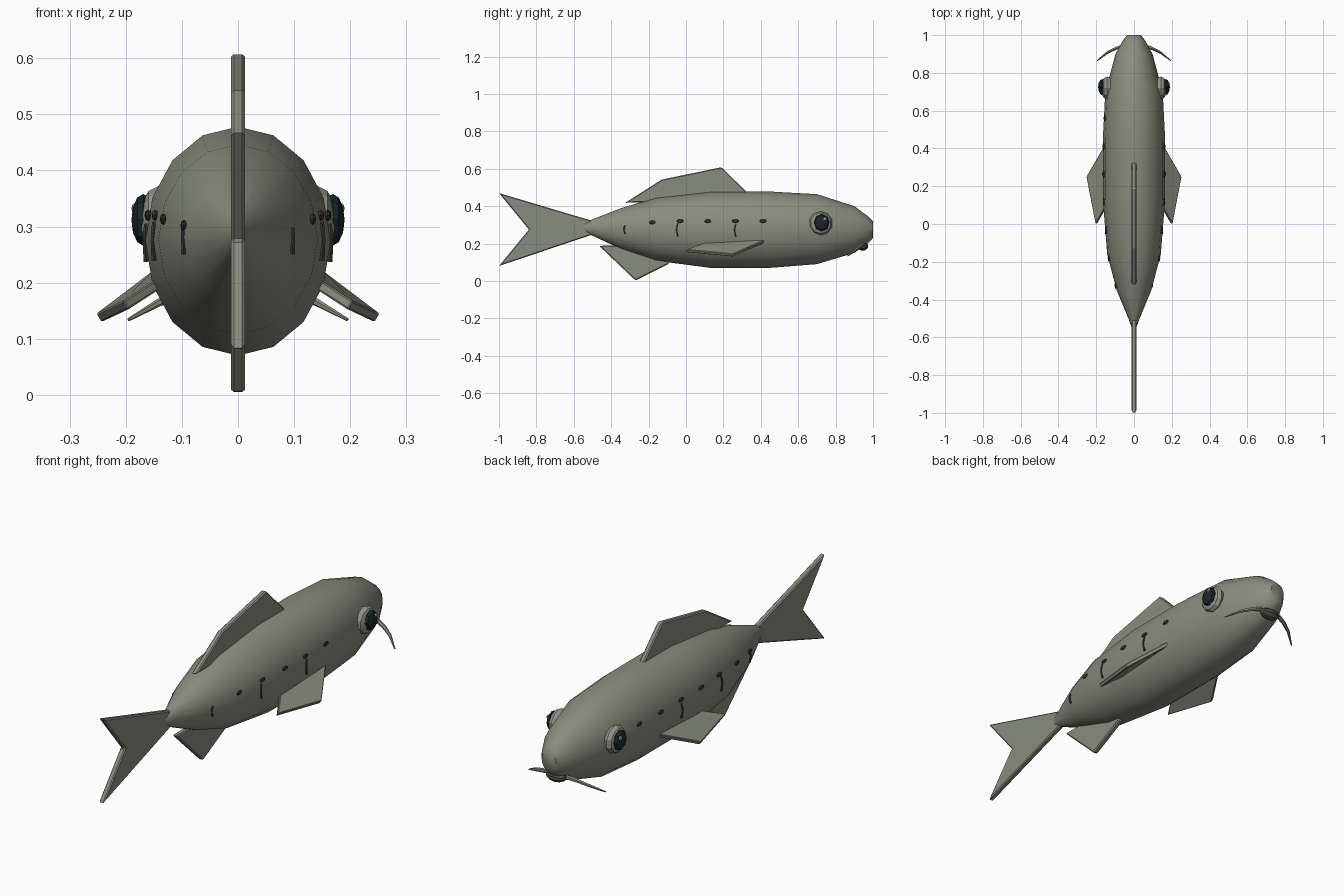
import bpy, bmesh, math
from mathutils import Vector

if "Cube" in bpy.data.objects:
    bpy.data.objects.remove(bpy.data.objects["Cube"])


def material(name, rgb):
    m = bpy.data.materials.new(name)
    m.diffuse_color = (*rgb, 1)
    m.use_nodes = True
    m.node_tree.nodes["Principled BSDF"].inputs["Base Color"].default_value = m.diffuse_color
    return m


SKIN = material("olive grey skin", (0.25, 0.265, 0.205))
FIN = material("fin grey", (0.25, 0.265, 0.205))
EYE = material("pale eye rim", (0.30, 0.31, 0.255))
PUPIL = material("dark pupil", (0.010, 0.021, 0.024))
GLINT = material("eye glint", (0.50, 0.53, 0.48))
MARK = material("dark marking", (0.042, 0.044, 0.034))
MOUTH = material("mouth brown", (0.085, 0.085, 0.062))


def finish(name, bm, mat, smooth=None):
    bmesh.ops.recalc_face_normals(bm, faces=bm.faces)
    me = bpy.data.meshes.new(name)
    bm.to_mesh(me)
    bm.free()
    ob = bpy.data.objects.new(name, me)
    bpy.context.collection.objects.link(ob)
    me.materials.append(mat)
    if smooth:
        bpy.ops.object.select_all(action='DESELECT')
        ob.select_set(True)
        bpy.context.view_layer.objects.active = ob
        bpy.ops.object.shade_smooth_by_angle(angle=math.radians(smooth))
    return ob


def skin_rings(bm, rings):
    """Join equal vertex rings and cap both ends."""
    loops = [[bm.verts.new(p) for p in r] for r in rings]
    n = len(loops[0])
    for a, b in zip(loops, loops[1:]):
        for i in range(n):
            j = (i + 1) % n
            bm.faces.new((a[i], a[j], b[j], b[i]))
    bm.faces.new(loops[0])
    bm.faces.new(loops[-1])


def tube(name, pts, radii, mat, sides=6):
    """Tapered round strand along a path."""
    pts = [Vector(p) for p in pts]
    bm, rings = bmesh.new(), []
    for i, (p, r) in enumerate(zip(pts, radii)):
        d = (pts[min(i + 1, len(pts) - 1)] - pts[max(i - 1, 0)]).normalized()
        u = d.cross(Vector((0.3, 1, 0.2))).normalized()
        v = d.cross(u)
        rings.append([p + r * (u * math.cos(a) + v * math.sin(a))
                      for a in (2 * math.pi * k / sides for k in range(sides))])
    skin_rings(bm, rings)
    return finish(name, bm, mat, 40)


def slab(name, outline, thick, mat, bevel=0.005):
    """Flat fin: outline thickened both ways along its normal."""
    pts = [Vector(p) for p in outline]
    nrm = sum((a.cross(b) for a, b in zip(pts, pts[1:] + pts[:1])), Vector()).normalized()
    bm = bmesh.new()
    skin_rings(bm, [[p + nrm * s * thick / 2 for p in pts] for s in (-1, 1)])
    ob = finish(name, bm, mat)
    mod = ob.modifiers.new("rounded rim", 'BEVEL')
    mod.width = bevel
    mod.segments = 1
    return ob


def blob(name, loc, size, mat, seg=10, rings=6, smooth=30):
    """Ellipsoid with its pole along x."""
    bm = bmesh.new()
    bmesh.ops.create_uvsphere(bm, u_segments=seg, v_segments=rings, radius=1)
    for v in bm.verts:
        x, y, z = v.co
        v.co = Vector(loc) + Vector((z * size[0], x * size[1], y * size[2]))
    return finish(name, bm, mat, smooth)


# Body: stations of (y, bottom z, top z, half width)
STATIONS = [(-0.55, 0.262, 0.308, 0.012), (-0.50, 0.242, 0.33, 0.03),
            (-0.35, 0.172, 0.388, 0.092), (-0.16, 0.108, 0.446, 0.142),
            (0.13, 0.07, 0.478, 0.165), (0.45, 0.07, 0.478, 0.165),
            (0.70, 0.09, 0.464, 0.152), (0.90, 0.15, 0.40, 0.098),
            (0.97, 0.198, 0.348, 0.06), (1.0, 0.23, 0.32, 0.037)]
bm = bmesh.new()
skin_rings(bm, [[(w * math.sin(a), y, (lo + hi) / 2 + (hi - lo) / 2 * math.cos(a))
                 for a in (math.pi * k / 8 for k in range(16))]
                for y, lo, hi, w in STATIONS])
finish("body", bm, SKIN, 50)


def surface_x(y, z):
    """Half width of the body at a given length and height."""
    for a, b in zip(STATIONS, STATIONS[1:]):
        if a[0] <= y <= b[0]:
            t = (y - a[0]) / (b[0] - a[0])
            lo, hi, w = (a[i] + t * (b[i] - a[i]) for i in (1, 2, 3))
            return w * math.sqrt(max(0, 1 - ((z - (lo + hi) / 2) / ((hi - lo) / 2)) ** 2))
    return 0


# Upright fins on the centre line, as (y, z) outlines
FINS = {
    "tail_fin": [(-0.48, 0.315), (-1.0, 0.47), (-0.84, 0.275), (-1.0, 0.08), (-0.48, 0.255)],
    "dorsal_fin": [(-0.325, 0.418), (-0.13, 0.542), (0.19, 0.608), (0.33, 0.47), (0.1, 0.43), (-0.16, 0.42)],
    "anal_fin": [(-0.465, 0.188), (-0.27, 0.003), (-0.09, 0.093), (-0.1, 0.14), (-0.3, 0.19)],
}
for name, pts in FINS.items():
    slab(name, [(0, y, z) for y, z in pts], 0.025, FIN)

for s, side in ((1, "right"), (-1, "left")):
    # Pectoral fin sloping down and outward
    slab(f"pectoral_fin_{side}",
         [(s * x, y, z) for x, y, z in ((0.145, 0.43, 0.215), (0.248, 0.25, 0.137),
                                        (0.20, 0.0, 0.16), (0.13, 0.12, 0.205))], 0.018, FIN, 0.003)
    # Eye: rim, pupil and glint
    blob(f"eye_{side}", (s * 0.142, 0.72, 0.308), (0.035, 0.064, 0.064), EYE, 10, 6)
    blob(f"pupil_{side}", (s * 0.169, 0.725, 0.312), (0.021, 0.042, 0.046), PUPIL, 8, 6)
    blob(f"glint_{side}", (s * 0.184, 0.742, 0.332), (0.006, 0.01, 0.01), GLINT, 6, 4)
    # Whisker
    tube(f"whisker_{side}", [(s * x, y, z) for x, y, z in (
        (0.05, 0.945, 0.195), (0.095, 0.93, 0.183), (0.14, 0.908, 0.165), (0.195, 0.865, 0.134))],
        (0.01, 0.009, 0.007, 0.003), FIN)
    # Row of spots
    spots = [-0.18 + 0.148 * k for k in range(5)]
    if s < 0:
        spots = [-0.325] + spots + [0.56]
    for i, y in enumerate(spots):
        z = 0.302 if y < -0.3 else 0.313 if y < -0.1 else 0.32
        blob(f"spot_{side}_{i + 1}", (s * surface_x(y, z), y, z), (0.006, 0.019, 0.01), MARK, 8, 4)
    # Thin vertical streaks
    for i, (y, lo, hi) in enumerate(((-0.325, 0.252, 0.297), (-0.042, 0.24, 0.308), (0.268, 0.238, 0.305))):
        path = []
        for k in range(5):
            z = hi + (lo - hi) * k / 4
            yy = y - 0.007 * math.sin(math.pi * k / 4)
            path.append((s * (surface_x(yy, z) + 0.001), yy, z))
        tube(f"streak_{side}_{i + 1}", path, (0.003, 0.004, 0.004, 0.004, 0.005), MARK, 5)

# Mouth under the snout
blob("mouth", (0, 0.945, 0.186), (0.05, 0.03, 0.025), MOUTH, 10, 6)
